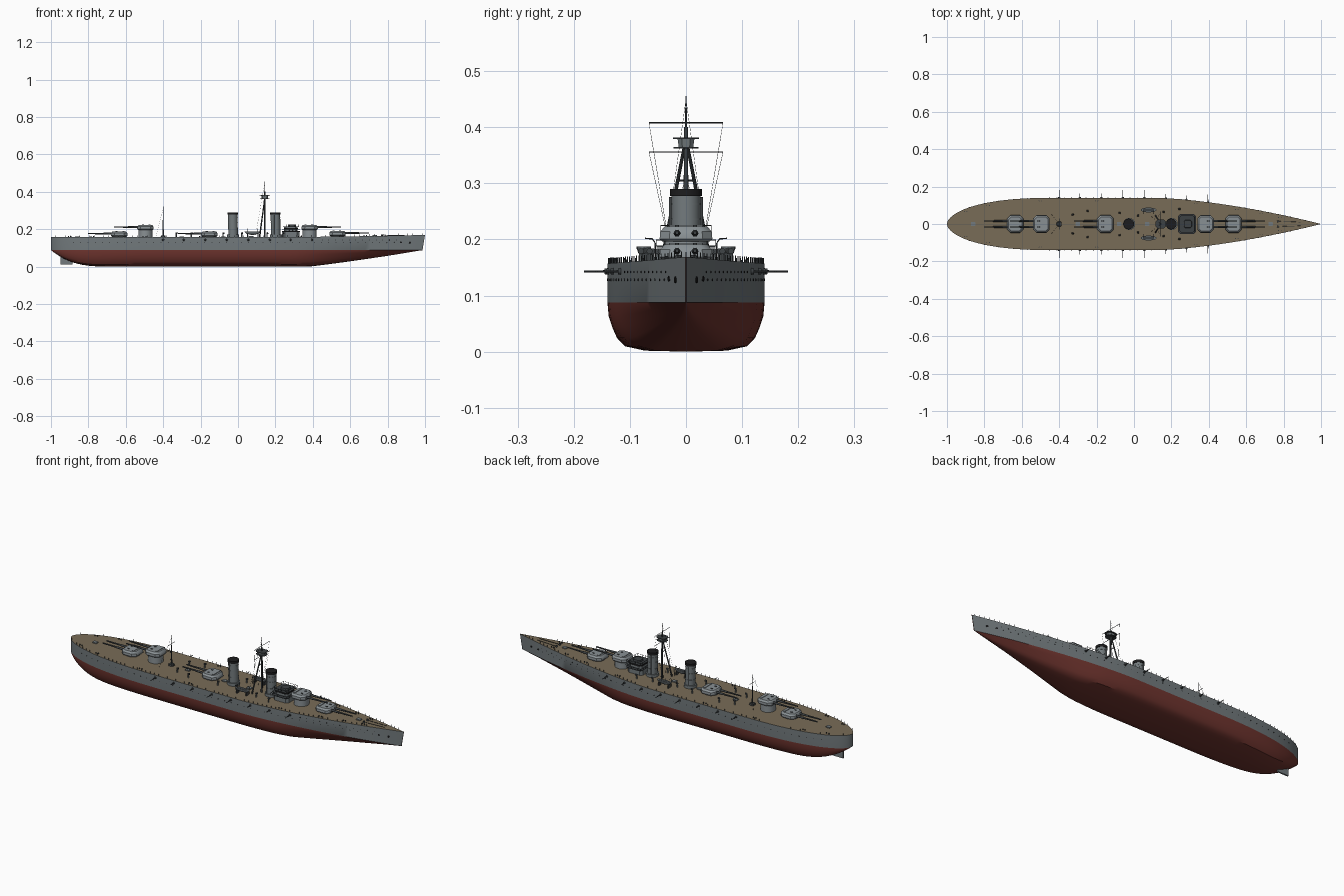
import bpy, bmesh, math
from mathutils import Vector, Matrix

if "Cube" in bpy.data.objects:
    bpy.data.objects.remove(bpy.data.objects["Cube"])

def mat(name, r, g, b):
    m = bpy.data.materials.new(name)
    m.diffuse_color = (r, g, b, 1)
    m.use_nodes = True
    m.node_tree.nodes["Principled BSDF"].inputs["Base Color"].default_value = m.diffuse_color
    return m

GREY = mat("hull grey", .17, .195, .205)
LIGHT = mat("turret grey", .25, .28, .295)
RED = mat("antifouling red", .16, .035, .028)
DECK = mat("deck planking", .19, .15, .095)
DARK = mat("dark steel", .045, .052, .056)
BLACK = mat("soot black", .012, .012, .013)
WL = .088

class Part:
    """Collects primitives into one named object."""
    def __init__(self, name, *mats):
        self.name, self.mats, self.bm = name, mats, bmesh.new()

    def loft(self, rings, mi=0, caps=True):
        vs = [[self.bm.verts.new(p) for p in r] for r in rings]
        n = len(vs[0])
        fs = [self.bm.faces.new((a[i], a[(i + 1) % n], b[(i + 1) % n], b[i]))
              for a, b in zip(vs, vs[1:]) for i in range(n)]
        if caps:
            fs += [self.bm.faces.new(vs[0][::-1]), self.bm.faces.new(vs[-1])]
        for f in fs:
            f.material_index = mi

    def rod(self, a, b, r1, r2=None, seg=8, mi=0):
        a, b = Vector(a), Vector(b)
        q = (b - a).to_track_quat('Z', 'Y')
        ring = lambda c, r: [c + q @ Vector((r * math.cos(t), r * math.sin(t), 0))
                             for t in (2 * math.pi * i / seg for i in range(seg))]
        self.loft([ring(a, r1), ring(b, r1 if r2 is None else r2)], mi)

    def prism(self, cx, cy, levels, ch=.3, mi=0):
        """Stacked chamfered rectangles: (z, half_x, half_y)."""
        rings = []
        for z, hx, hy in levels:
            c = ch * min(hx, hy)
            rings.append([(cx + x, cy + y, z) for x, y in (
                (hx, -hy + c), (hx, hy - c), (hx - c, hy), (-hx + c, hy),
                (-hx, hy - c), (-hx, -hy + c), (-hx + c, -hy), (hx - c, -hy))])
        self.loft(rings, mi)

    def done(self, smooth=True):
        bmesh.ops.recalc_face_normals(self.bm, faces=self.bm.faces)
        me = bpy.data.meshes.new(self.name)
        self.bm.to_mesh(me)
        self.bm.free()
        for m in self.mats:
            me.materials.append(m)
        ob = bpy.data.objects.new(self.name, me)
        bpy.context.collection.objects.link(ob)
        if smooth:
            bpy.ops.object.select_all(action='DESELECT')
            ob.select_set(True)
            bpy.context.view_layer.objects.active = ob
            bpy.ops.object.shade_smooth_by_angle(angle=math.radians(35))
        return ob

# Hull lines: half beam, deck height and keel height along x
def beam(x):
    if x < -.4:
        return .14 * max(0, 1 - min(1, (-.4 - x) / .6) ** 2.6) ** .55
    return .14 * (1 - min(1, max(0, x - .1) / .9) ** 1.6)

def deck(x):
    return .157 + .012 * max(0, x) ** 2

def keel(x):
    if x < -.68:
        return WL * ((-.68 - x) / .32) ** 3
    return WL * (max(0, x - .38) / .62) ** 1.1

# Hull, coloured by height, planked deck on top
hull = Part("hull", GREY, RED, DECK)
SECTION = [(1, 1), (.985, .72), (.94, .5), (.88, .28), (.78, .11), (.52, .02), (0, 0)]
rings = []
N = 80
for i in range(N + 1):
    x = -math.cos(math.pi * i / N)
    b, k, d = max(beam(x), .0008), min(keel(x), WL - .001), deck(x)
    v = max(0, min(1, (x - .3) / .6)) * .75
    sx = x - .014 * max(0, (x - .8) / .2)
    half = [(x, b, d)]
    half += [(sx, b * (f + (h - f) * v), k + (WL - k) * h) for f, h in SECTION]
    rings.append(half + [(p, -y, z) for p, y, z in half[-2::-1]])
hull.loft(rings)
hull.bm.normal_update()
for f in hull.bm.faces:
    zs = [v.co.z for v in f.verts]
    if min(zs) > .15:
        f.material_index = 2
    elif min(zs) < WL - .0005:
        f.material_index = 1
hull.done()

rudder = Part("rudder", GREY)
rudder.loft([[(-.95, y, .012), (-.885, y, .012), (-.885, y, .05), (-.95, y, .06)] for y in (-.004, .004)])
rudder.done()

# Twin gun turrets: (name, x, base z, facing)
for name, x, z, s in (("fore_turret", .532, .16, 1), ("fore_upper_turret", .383, .192, 1),
                      ("middle_turret", -.153, .157, -1), ("aft_upper_turret", -.495, .192, -1),
                      ("aft_turret", -.635, .157, -1)):
    t = Part(name, LIGHT, DARK)
    t.rod((x, 0, .15), (x, 0, z + .006), .038, seg=32)
    t.prism(x, 0, [(z + .004, .040, .042), (z + .009, .044, .047), (z + .022, .043, .046),
                   (z + .031, .036, .038)], .4)
    t.prism(x - s * .022, 0, [(z + .03, .005, .03), (z + .034, .005, .03)], .2)
    for y in (-.016, .016):
        t.rod((x + s * .035, y, z + .019), (x + s * .085, y, z + .019), .0062, .005, 12, 1)
        t.rod((x + s * .085, y, z + .019), (x + s * .168, y, z + .020), .0045, .0032, 12, 1)
        t.prism(x + s * .014, y, [(z + .03, .006, .004), (z + .0335, .005, .003)], .3, 1)
    t.done()

# Funnels with black caps and steam pipes
for name, x in (("aft_funnel", -.028), ("fore_funnel", .2)):
    f = Part(name, GREY, BLACK)
    f.rod((x + .002, 0, .15), (x + .002, 0, .172), .032, seg=32)
    f.rod((x + .002, 0, .16), (x, 0, .278), .0255, .0255, 32)
    f.rod((x, 0, .277), (x, 0, .29), .0285, .0285, 32, 1)
    for z in (.2, .235, .262):
        f.rod((x, 0, z), (x, 0, z + .002), .0268, seg=32)
    for y in (-.028, .028):
        f.rod((x - .008, y, .155), (x - .008, y, .275), .0025)
    f.done()

# Bridge: stacked houses and dark galleries with windows
br = Part("bridge", GREY, DARK, BLACK)
br.prism(.283, 0, [(.155, .045, .042), (.186, .045, .042)], .3)
br.prism(.283, 0, [(.186, .048, .053), (.189, .048, .053)], .25, 1)
br.prism(.283, 0, [(.189, .036, .036), (.212, .036, .036)], .3)
br.prism(.283, 0, [(.201, .0365, .0365), (.207, .0365, .0365)], .3, 2)
br.prism(.283, 0, [(.212, .042, .045), (.215, .042, .045)], .25, 1)
br.prism(.288, 0, [(.215, .022, .022), (.224, .02, .02)], .4, 1)
for z, hx, hy in ((.199, .048, .053), (.225, .042, .045)):
    pts = [(.283 + i * hx, j * hy) for i, j in ((-1, -1), (1, -1), (1, 1), (-1, 1))]
    for (ax, ay), (bx, by) in zip(pts, pts[1:] + pts[:1]):
        br.rod((ax, ay, z), (bx, by, z), .0008, seg=4, mi=1)
        for k in range(5):
            px, py = ax + (bx - ax) * k / 5, ay + (by - ay) * k / 5
            br.rod((px, py, z - .011), (px, py, z), .0008, seg=4, mi=1)
br.done()

# Tripod foremast with spotting top, yards and rigging
MX = .143
m = Part("foremast", DARK, GREY)
m.rod((MX, 0, .15), (MX, 0, .40), .005, .0035, 12)
m.rod((MX, 0, .40), (MX, 0, .456), .0022, .0008)
for s in (-1, 1):
    m.rod((MX - .028, s * .044, .155), (MX, s * .003, .365), .004, .003, 10)
m.rod((MX - .008, -.014, .305), (MX - .008, .014, .305), .002)
m.prism(MX, 0, [(.362, .026, .022), (.365, .026, .022)], .5)
m.prism(MX, 0, [(.365, .017, .013), (.379, .019, .015)], .5, 1)
m.prism(MX, 0, [(.379, .028, .023), (.382, .028, .023)], .5)
m.done()
r = Part("yards_and_rigging", DARK)
for z in (.356, .408):
    r.rod((MX, -.066, z), (MX, .066, z), .0011, seg=6)
    for s in (-1, 1):
        r.rod((MX, s * .066, z), (MX - .02, s * .03, .19), .0004, seg=4)
for s in (-1, 1):
    r.rod((MX, 0, .45), (MX - .05, s * .04, .16), .0004, seg=4)
    r.rod((-.4, 0, .31), (-.44, s * .05, .157), .0004, seg=4)
r.done()

am = Part("aft_mast", DARK)
am.rod((-.4, 0, .15), (-.4, 0, .25), .0035, .0025, 10)
am.rod((-.4, 0, .25), (-.4, 0, .322), .002, .0008)
am.rod((-.4, -.03, .275), (-.4, .03, .275), .001, seg=6)
am.prism(-.4, 0, [(.155, .014, .014), (.166, .012, .012)], .4)
am.done()

# Ship's boats on cradles, with davits
boat = Part("boats_and_davits", GREY, DARK)
for s in (-1, 1):
    rows = [(.170, .25), (.175, .75), (.184, 1), (.187, 1)]
    boat.loft([[(.078 + .042 * k * math.cos(t), s * .075 + .013 * k * math.sin(t), z)
                for t in (math.tau * i / 24 for i in range(24))] for z, k in rows])
    boat.prism(.078, s * .075, [(.187, .032, .008), (.1878, .032, .008)], .8, 1)
    for x in (.05, .106):
        boat.prism(x, s * .075, [(.155, .003, .009), (.176, .003, .009)], .2, 1)
        arc = [(x, s * .055, .155), (x, s * .055, .194), (x, s * .06, .201), (x, s * .073, .202)]
        for a, b in zip(arc, arc[1:]):
            boat.rod(a, b, .0013, seg=6, mi=1)
boat.done()

# Casemate guns along both sides
g = Part("side_guns", DARK, GREY)
for x in (-.4, -.29, -.175, -.06, .055, .17, .28, .395):
    b = beam(x)
    long = .042 if x in (-.4, -.06, .055, .395) else .024
    for s in (-1, 1):
        g.rod((x, s * (b - .01), .143), (x, s * (b + .005), .143), .0075, .005, 12)
        g.rod((x, s * b, .143), (x, s * (b + long), .143), .0022, .0015, 8)
g.done()

# Portholes, hawse pipes and anchors as thin plates on the shell
p = Part("portholes", BLACK)
def plate(x, z, rad):
    slope = (beam(x + .005) - beam(x - .005)) / .01
    n = Vector((-slope, 1, 0)).normalized()
    for s in (-1, 1):
        c, d = Vector((x, s * beam(x), z)), Vector((n.x, s * n.y, 0))
        p.rod(c - d * .002, c + d * .0008, rad, seg=8)
for i in range(46):
    plate(-.88 + i * .039, .128, .0022)
for i in range(12):
    plate(.45 + i * .036, .142, .002)
plate(.92, .128, .006)
plate(.87, .13, .005)
p.done()

# Deck-edge railing stanchions
rail = Part("railing_posts", DARK)
for i in range(76):
    x = -.975 + i * .0258
    for s in (-1, 1):
        y = s * max(0, beam(x) - .002)
        rail.rod((x, y, deck(x) - .001), (x, y, deck(x) + .010), .0009, seg=5)
rail.rod((.985, 0, .165), (.985, 0, .178), .0009, seg=5)
rail.done(False)

# Deck vents, bollards, hatches and capstans
fit = Part("deck_fittings", GREY, DARK)
for s in (-1, 1):
    for x, y in ((-.08, .06), (.02, .045), (.155, .065), (.24, .08), (-.25, .07), (-.33, .05)):
        fit.rod((x, s * y, .155), (x, s * y, .176), .0035, seg=10)
        fit.rod((x - .003, s * y, .177), (x + .007, s * y, .179), .004, .0055, 10, 1)
    for x in (-.9, -.78, -.5, -.2, .33, .55, .68, .78):
        for dx in (-.007, .007):
            y = s * (beam(x) - .016)
            fit.rod((x + dx, y, deck(x) - .003), (x + dx, y, deck(x) + .006), .0028, seg=8, mi=1)
    fit.rod((.77, s * .014, .16), (.77, s * .014, .172), .006, .005, 12, 1)
    fit.rod((.77, s * .014, .166), (.89, s * .01, .168), .0012, seg=5, mi=1)
for x in (-.86, -.3, -.1 + .02, .07, .73):
    fit.prism(x, 0, [(.154, .012, .01), (deck(x) + .005, .012, .01)], .15)
fit.done()
